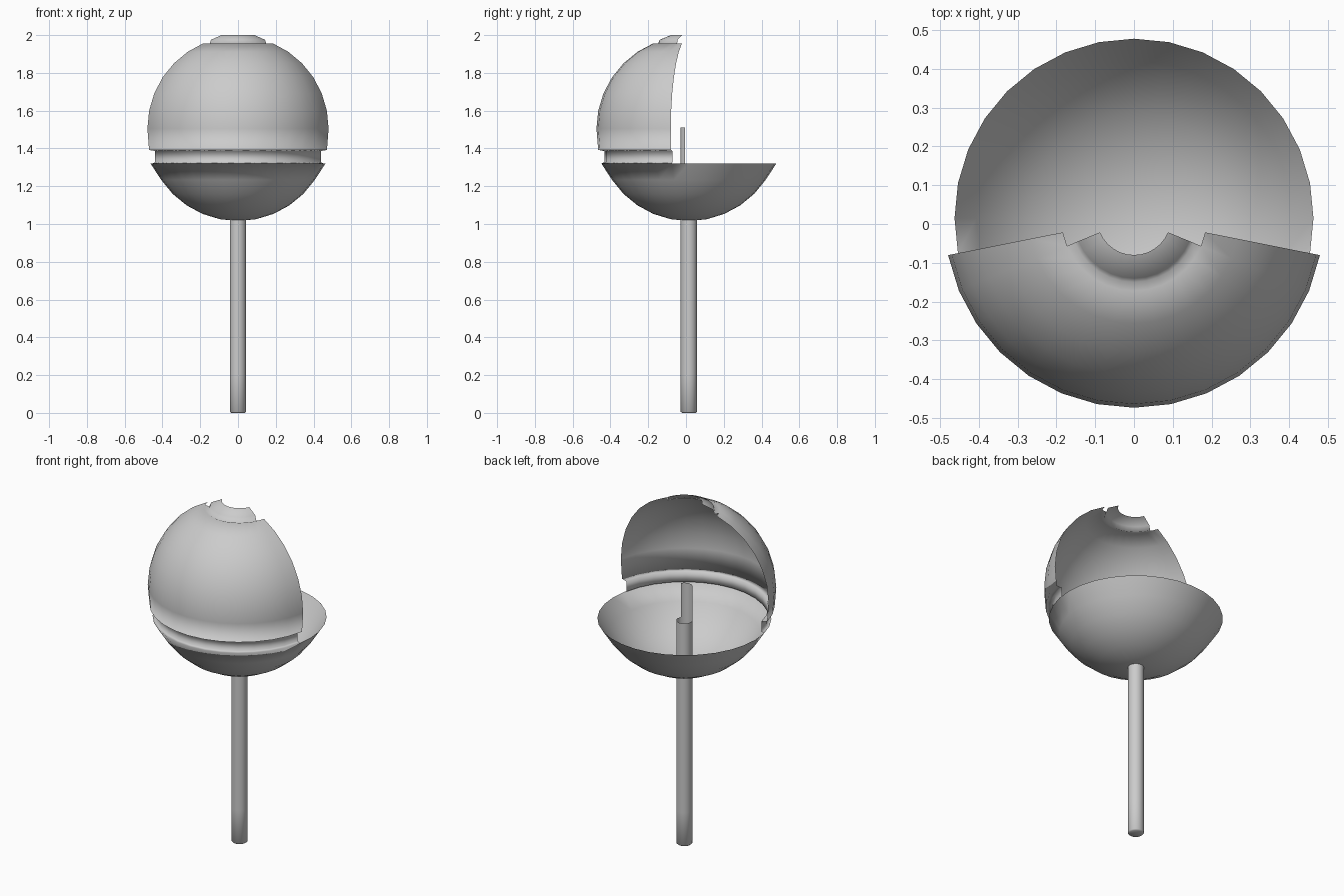
import bpy, bmesh, math

if "Cube" in bpy.data.objects:
    bpy.data.objects.remove(bpy.data.objects["Cube"])

AXIS = (0.0, 0.015)      # vertical axis shared by all turned parts
CZ, R = 1.505, 0.489     # globe centre height and radius
STEP = 360 / 32          # one segment of the globe

grey = bpy.data.materials.new("plain_grey")
grey.diffuse_color = (0.6, 0.6, 0.6, 1)
grey.use_nodes = True
grey.node_tree.nodes["Principled BSDF"].inputs["Base Color"].default_value = grey.diffuse_color


def turn(bm, profile, start, count, step=STEP, flip=False):
    """Sweep a (radius, height) profile around the axis over `count` segments."""
    rows = []
    for r, z in profile:
        rows.append([bm.verts.new((AXIS[0] + r * math.cos(math.radians(start + i * step)),
                                   AXIS[1] + r * math.sin(math.radians(start + i * step)), z))
                     for i in range(count + 1)])
    for low, high in zip(rows, rows[1:]):
        for i in range(count):
            quad = [low[i], low[i + 1], high[i + 1], high[i]]
            bm.faces.new(quad[::-1] if flip else quad)


def finish(bm, name, smooth_all=True):
    bmesh.ops.remove_doubles(bm, verts=bm.verts, dist=0.0004)
    mesh = bpy.data.meshes.new(name)
    bm.to_mesh(mesh)
    bm.free()
    mesh.materials.append(grey)
    obj = bpy.data.objects.new(name, mesh)
    bpy.context.collection.objects.link(obj)
    mesh.polygons.foreach_set("use_smooth", [True] * len(mesh.polygons))
    return obj


def ring(k):
    """Globe ring k steps up from the bottom."""
    a = math.radians(k * STEP)
    return (R * math.sin(a), CZ - R * math.cos(a))


# Globe: full bowl below, front half shell above, joined by a recessed band
bm = bmesh.new()
rim, shell_edge = (0.463, 1.32), (0.48, 1.392)
turn(bm, [ring(k) for k in range(6)] + [rim], 0, 32)
front = 180 + STEP
turn(bm, [rim, (0.447, 1.327), (0.447, 1.386), shell_edge], front, 14, flip=True)
turn(bm, [shell_edge] + [ring(k) for k in range(8, 15)], front, 14)
# Groove and raised lip around the top opening
turn(bm, [ring(14), (0.165, 1.948), (0.155, 1.975), (0.095, 2.0)], front + STEP, 12)
finish(bm, "split_globe")

# Hollow post with a closed, slightly bevelled foot
bm = bmesh.new()
turn(bm, [(0, 0), (0.036, 0), (0.043, 0.006), (0.043, 0.2), (0.043, 1.31)], 0, 24, 15)
# Tongue rising from the front of the post
turn(bm, [(0.043, 1.31), (0.043, 1.51)], 210, 8, 15)
finish(bm, "post")
